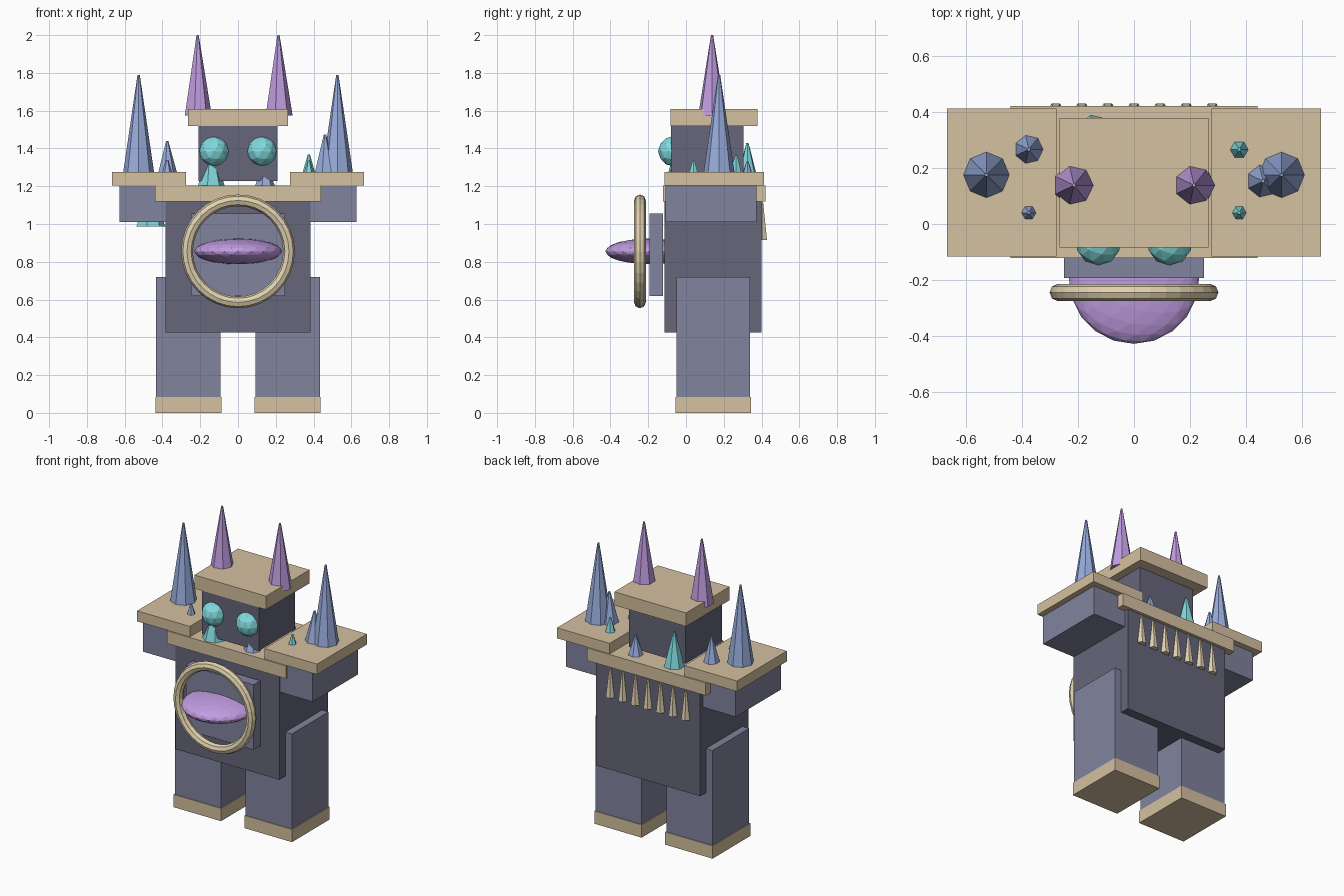
import bpy, math

if "Cube" in bpy.data.objects:
    bpy.data.objects.remove(bpy.data.objects["Cube"])


def mat(name, r, g, b):
    m = bpy.data.materials.new(name)
    m.diffuse_color = (r ** 2.2, g ** 2.2, b ** 2.2, 1)
    m.use_nodes = True
    m.node_tree.nodes["Principled BSDF"].inputs["Base Color"].default_value = m.diffuse_color
    return m


STONE = mat("dark_stone", 0.40, 0.40, 0.48)
LIMB = mat("light_stone", 0.50, 0.51, 0.61)
TAN = mat("sand_trim", 0.83, 0.75, 0.62)
BONE = mat("bone", 0.88, 0.82, 0.68)
TEAL = mat("teal_crystal", 0.50, 0.85, 0.87)
BLUE = mat("blue_crystal", 0.59, 0.67, 0.86)
PURPLE = mat("purple_crystal", 0.75, 0.61, 0.88)


def finish(name, m):
    o = bpy.context.object
    o.name = name
    o.data.materials.append(m)
    return o


def box(name, x, y, z, m):
    """Box from (min, max) pairs on each axis."""
    bpy.ops.mesh.primitive_cube_add(size=1, location=[sum(p) / 2 for p in (x, y, z)])
    o = finish(name, m)
    o.scale = [p[1] - p[0] for p in (x, y, z)]
    return o


def spike(name, x, y, z0, z1, r, m, sides=8, tip=0.006):
    bpy.ops.mesh.primitive_cone_add(vertices=sides, radius1=r, radius2=tip, depth=z1 - z0,
                                    location=(x, y, (z0 + z1) / 2),
                                    rotation=(0, 0, -math.pi / 2))
    return finish(name, m)


def ball(name, loc, scale, m, sub):
    bpy.ops.mesh.primitive_ico_sphere_add(subdivisions=sub, radius=1, location=loc)
    o = finish(name, m)
    o.scale = scale
    return o


# Torso, collar slab, head and cap
box("torso", (-.385, .385), (-.113, .40), (.425, 1.12), STONE)
box("collar_slab", (-.44, .44), (-.122, .42), (1.12, 1.205), TAN)
box("head", (-.21, .21), (-.08, .305), (1.228, 1.52), STONE)
box("head_cap", (-.265, .265), (-.083, .378), (1.52, 1.61), TAN)

# Chest plate with ring and glowing lens
box("chest_plate", (-.25, .25), (-.193, -.121), (.62, 1.055), LIMB)
bpy.ops.mesh.primitive_torus_add(major_radius=.27, minor_radius=.031, major_segments=32,
                                 minor_segments=8, location=(0, -.244, .855),
                                 rotation=(math.pi / 2, 0, 0))
finish("chest_ring", BONE)
ball("chest_lens", (0, -.195, .855), (.232, .232, .068), PURPLE, 3)

# Paired parts: legs, feet, arms, shoulders, eyes, horns, large shoulder spikes
for s, side in ((-1, "left"), (1, "right")):
    def span(a, b):
        return tuple(sorted((s * a, s * b)))
    box(side + "_leg", span(.092, .433), (-.05, .338), (.085, .72), LIMB)
    box(side + "_foot", span(.087, .438), (-.055, .344), (0, .085), TAN)
    box(side + "_arm", span(.31, .628), (-.108, .372), (1.01, 1.205), LIMB)
    box(side + "_shoulder_slab", span(.276, .666), (-.115, .412), (1.205, 1.275), TAN)
    ball(side + "_eye", (s * .127, -.068, 1.385), (.08,) * 3, TEAL, 2)
    spike(side + "_horn", s * .214, .138, 1.575, 2.0, .075, PURPLE, 7)
    spike(side + "_large_spike", s * .526, .175, 1.265, 1.79, .083, BLUE, 8)

# Small shoulder crystals
spike("shoulder_crystal", -.375, .266, 1.265, 1.44, .054, BLUE, 7)
spike("shoulder_crystal", -.375, .04, 1.265, 1.34, .029, BLUE, 6)
spike("shoulder_crystal", .46, .153, 1.265, 1.475, .061, BLUE, 7)
spike("shoulder_crystal", .375, .265, 1.265, 1.367, .035, TEAL, 6)
spike("shoulder_crystal", .375, .04, 1.265, 1.337, .028, TEAL, 6)

# Crystals around the neck, and one poking out below the left arm
spike("neck_crystal_back", -.14, .325, 1.195, 1.43, .067, TEAL, 7)
spike("neck_crystal_back", .145, .325, 1.195, 1.33, .05, BLUE, 7)
spike("neck_crystal_front", -.145, -.042, 1.2, 1.43, .075, TEAL, 7)
spike("neck_crystal_front", .14, -.045, 1.2, 1.33, .056, BLUE, 7)
spike("arm_crystal", -.465, .13, .988, 1.19, .08, TEAL, 7)

# Row of spines down the back
for i in range(7):
    spike("back_spine", (i - 3) * .093, .403, .915, 1.115, .03, BONE, 6)
